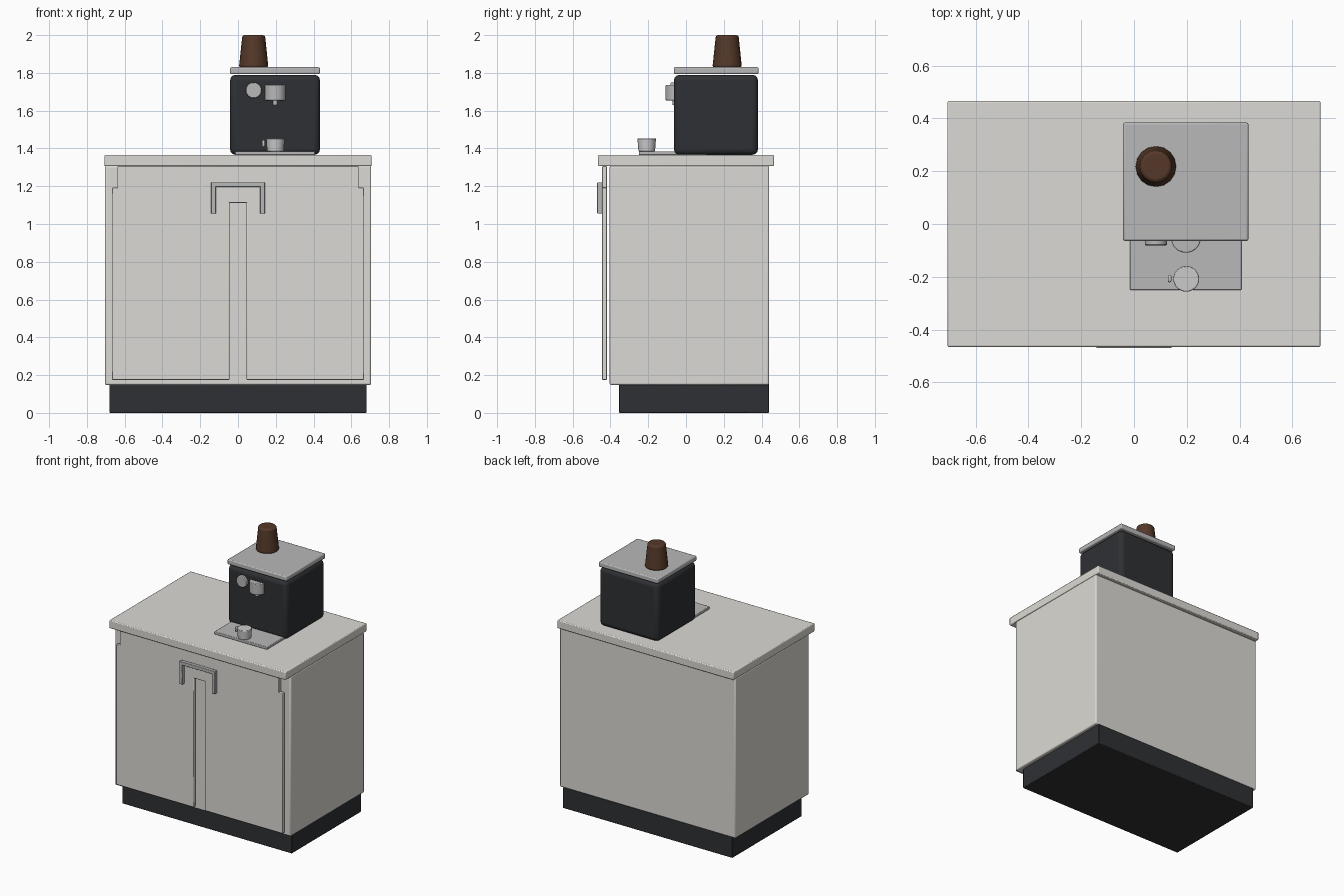
import bpy

if "Cube" in bpy.data.objects:
    bpy.data.objects.remove(bpy.data.objects["Cube"])

def material(name, rgb):
    m = bpy.data.materials.new(name)
    m.diffuse_color = (*rgb, 1)
    m.use_nodes = True
    m.node_tree.nodes["Principled BSDF"].inputs["Base Color"].default_value = m.diffuse_color
    return m

CREAM = material("cream", (0.72, 0.70, 0.66))
DARK = material("charcoal", (0.028, 0.030, 0.034))
STEEL = material("steel", (0.48, 0.48, 0.49))
WHITE = material("porcelain", (0.85, 0.85, 0.84))
BROWN = material("brown", (0.09, 0.04, 0.022))

def finish(o, name, mat, bevel, seg):
    o.name = name
    o.data.materials.append(mat)
    if bevel:
        b = o.modifiers.new("Bevel", 'BEVEL')
        b.width, b.segments, b.limit_method = bevel, seg, 'ANGLE'
    bpy.ops.object.shade_smooth_by_angle()
    return o

def box(name, x, y, z, mat, bevel=0.004, seg=2):
    """Box from (min, max) ranges."""
    bpy.ops.mesh.primitive_cube_add(size=1, location=[sum(r) / 2 for r in (x, y, z)])
    o = bpy.context.object
    o.scale = [r[1] - r[0] for r in (x, y, z)]
    bpy.ops.object.transform_apply(location=False, rotation=False, scale=True)
    return finish(o, name, mat, bevel, seg)

def cone(name, xy, z, r1, r2, mat, bevel=0.004, verts=32, seg=2):
    bpy.ops.mesh.primitive_cone_add(vertices=verts, radius1=r1, radius2=r2, depth=z[1] - z[0],
                                    location=(*xy, sum(z) / 2))
    return finish(bpy.context.object, name, mat, bevel, seg)

# Cabinet
box("plinth", (-0.68, 0.68), (-0.355, 0.44), (0, 0.15), DARK)
box("cabinet", (-0.705, 0.705), (-0.404, 0.44), (0.148, 1.308), CREAM, 0.008)
box("countertop", (-0.707, 0.707), (-0.466, 0.466), (1.306, 1.365), CREAM, 0.006)

# Doors and drawer front, standing slightly off the carcass
for side, s in (("left", -1), ("right", 1)):
    box(side + "_door", sorted((s * 0.045, s * 0.668)), (-0.444, -0.419), (0.175, 1.192), CREAM)
box("drawer_front", (-0.639, 0.639), (-0.444, -0.419), (1.112, 1.306), CREAM)

# Handle
box("handle_bar", (-0.143, 0.143), (-0.47, -0.444), (1.196, 1.221), STEEL, 0.003)
for side, s in (("left", -1), ("right", 1)):
    box(side + "_handle_leg", sorted((s * 0.117, s * 0.143)), (-0.47, -0.444),
        (1.055, 1.21), STEEL, 0.003)

# Coffee machine
box("machine_body", (-0.042, 0.434), (-0.064, 0.381), (1.366, 1.79), DARK, 0.03, 3)
box("machine_lid", (-0.042, 0.434), (-0.064, 0.384), (1.794, 1.83), STEEL, 0.007)
box("drip_tray", (-0.016, 0.408), (-0.25, 0.11), (1.365, 1.385), STEEL)
cone("bean_hopper", (0.083, 0.218), (1.828, 2.0), 0.078, 0.06, BROWN, 0.012, 16, 3)
cone("group_head", (0.197, -0.053), (1.655, 1.735), 0.056, 0.056, STEEL)
cone("spout", (0.197, -0.056), (1.63, 1.66), 0.015, 0.015, STEEL, 0.002, 16)

# Dial on the machine front
bpy.ops.mesh.primitive_cylinder_add(vertices=32, radius=0.042, depth=0.03,
                                    location=(0.083, -0.066, 1.708), rotation=(1.5708, 0, 0))
finish(bpy.context.object, "dial", STEEL, 0.004, 2)

# Cup
cone("cup", (0.198, -0.208), (1.385, 1.453), 0.044, 0.049, WHITE, 0.004)
box("cup_handle", (0.128, 0.142), (-0.221, -0.193), (1.408, 1.446), WHITE, 0.006)
